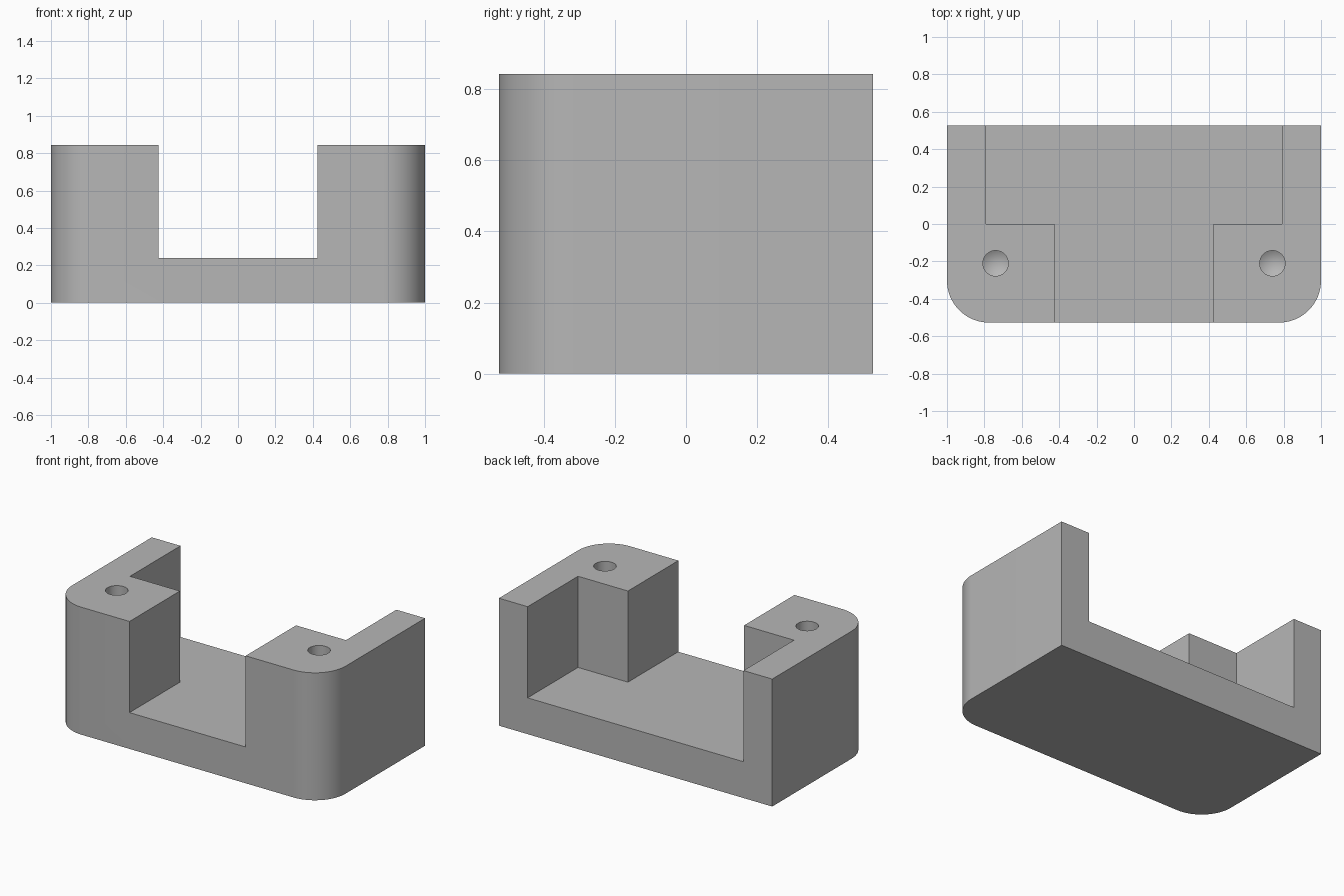
import bpy, bmesh
from math import pi, sin, cos

if "Cube" in bpy.data.objects:
    bpy.data.objects.remove(bpy.data.objects["Cube"], do_unlink=True)

WIDTH, DEPTH, HEIGHT = 1.0, 0.527, 0.843   # half width, half depth, full height
FLOOR, CORNER = 0.24, 0.225
SLOT, POCKET = 0.425, 0.79                 # half widths of the front slot and rear pocket
HOLE_X, HOLE_Y, HOLE_R = 0.74, -0.21, 0.068
HOLE_BOTTOM, TIP = 0.36, 0.04

grey = bpy.data.materials.new("plain grey")
grey.use_nodes = True
colour = (0.47, 0.47, 0.47, 1)
grey.diffuse_color = colour
grey.node_tree.nodes["Principled BSDF"].inputs["Base Color"].default_value = colour


def arc(cx, cy, radius, start, end, steps):
    return [(cx + radius * cos(start + (end - start) * i / steps),
             cy + radius * sin(start + (end - start) * i / steps)) for i in range(steps + 1)]


def prism(name, outline, low, high, tip=0):
    """Extrude an outline upwards; tip adds a pointed bottom."""
    bm = bmesh.new()
    bottom = bm.faces.new([bm.verts.new((x, y, low)) for x, y in outline])
    result = bmesh.ops.extrude_face_region(bm, geom=[bottom], use_keep_orig=True)
    for v in result["geom"]:
        if isinstance(v, bmesh.types.BMVert):
            v.co.z = high
    if tip:
        point = bmesh.ops.poke(bm, faces=[bottom])["verts"][0]
        point.co.z -= tip
    bmesh.ops.recalc_face_normals(bm, faces=bm.faces[:])
    mesh = bpy.data.meshes.new(name)
    bm.to_mesh(mesh)
    bm.free()
    mesh.materials.append(grey)
    obj = bpy.data.objects.new(name, mesh)
    bpy.context.collection.objects.link(obj)
    return obj


# Block with two rounded front corners
block = prism("bracket_body",
              arc(CORNER - WIDTH, CORNER - DEPTH, CORNER, pi, 1.5 * pi, 20)
              + arc(WIDTH - CORNER, CORNER - DEPTH, CORNER, 1.5 * pi, 2 * pi, 20)
              + [(WIDTH, DEPTH), (-WIDTH, DEPTH)], 0, HEIGHT)

# Stepped opening: narrow at the front, wide at the back
half = [(SLOT, -1), (SLOT, 0), (POCKET, 0), (POCKET, 1)]
cutters = [prism("opening_cutter", half + [(-x, y) for x, y in reversed(half)], FLOOR, 1)]

# Blind screw holes with drilled tips
for side, x in (("left", HOLE_X), ("right", -HOLE_X)):
    circle = arc(x, HOLE_Y, HOLE_R, 0, 2 * pi, 32)[:-1]
    cutters.append(prism(side + "_hole_cutter", circle, HOLE_BOTTOM, 1, TIP))

# Cut everything, then remove the cutters
bpy.ops.object.select_all(action="DESELECT")
block.select_set(True)
bpy.context.view_layer.objects.active = block
for cutter in cutters:
    cutter.hide_render = True
    cut = block.modifiers.new(cutter.name, "BOOLEAN")
    cut.operation = "DIFFERENCE"
    cut.solver = "EXACT"
    cut.object = cutter
    bpy.ops.object.modifier_apply(modifier=cut.name)
    bpy.data.objects.remove(cutter, do_unlink=True)

bpy.ops.object.shade_smooth_by_angle(angle=pi / 7)
